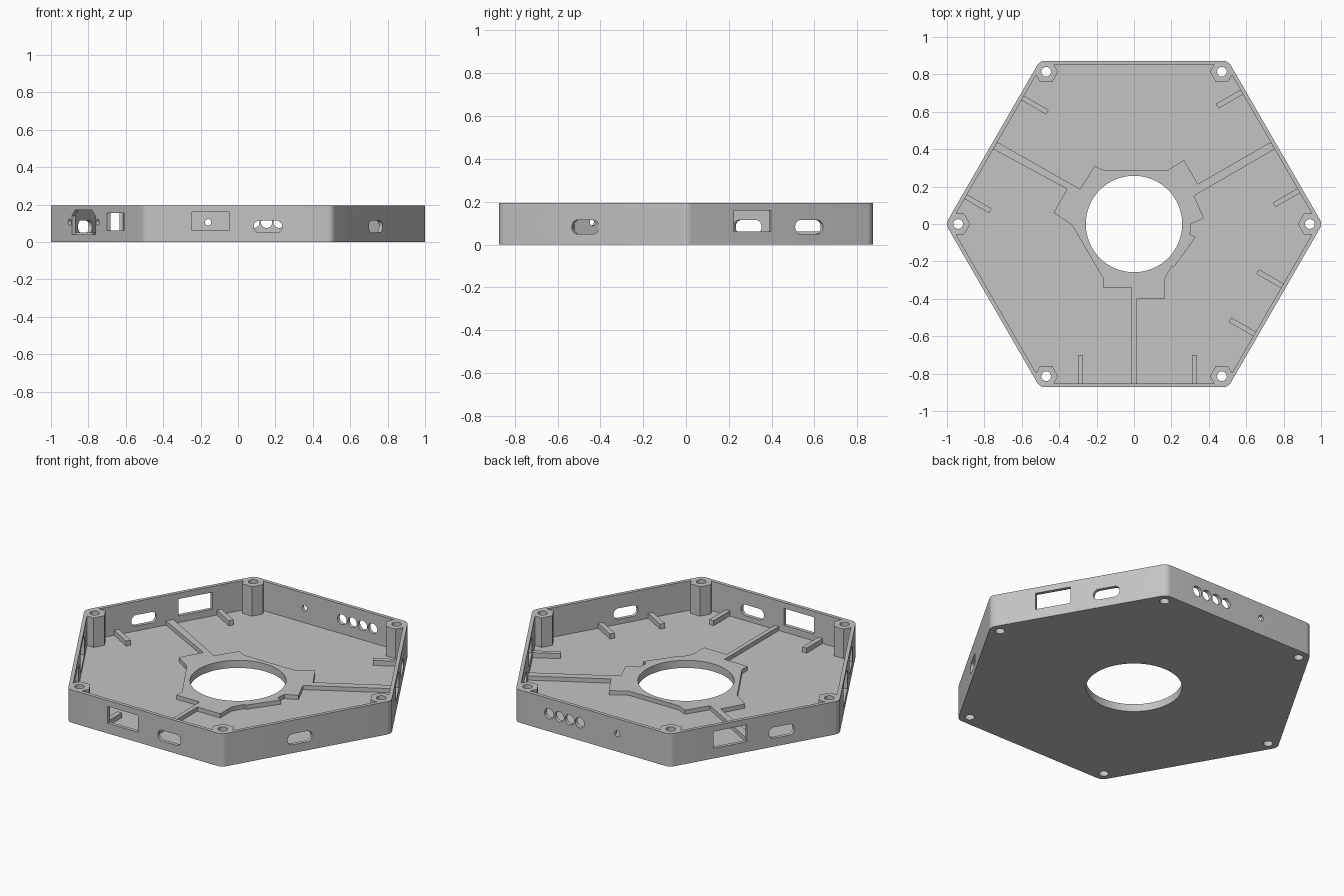
import bpy
import bmesh
from math import cos, sin, radians, pi
from mathutils import Matrix, Vector

if "Cube" in bpy.data.objects:
    bpy.data.objects.remove(bpy.data.objects["Cube"], do_unlink=True)

HEIGHT, FLOOR, PLATE = 0.195, 0.02, 0.045
APOTHEM, WALL, CORNER = 0.8725, 0.021, 0.048
INNER = APOTHEM - WALL

grey = bpy.data.materials.new("light grey plastic")
grey.use_nodes = True
grey.diffuse_color = (0.55, 0.55, 0.55, 1)
grey.node_tree.nodes["Principled BSDF"].inputs["Base Color"].default_value = grey.diffuse_color


def prism(name, outline, low, high, frame=Matrix()):
    """Extrude an outline along the local z axis of a frame."""
    bm = bmesh.new()
    face = bm.faces.new([bm.verts.new((x, y, low)) for x, y in outline])
    top = bmesh.ops.extrude_face_region(bm, geom=[face])["geom"]
    verts = [v for v in top if isinstance(v, bmesh.types.BMVert)]
    bmesh.ops.translate(bm, verts=verts, vec=(0, 0, high - low))
    bmesh.ops.recalc_face_normals(bm, faces=bm.faces)
    bm.transform(frame)
    mesh = bpy.data.meshes.new(name)
    bm.to_mesh(mesh)
    bm.free()
    mesh.materials.append(grey)
    obj = bpy.data.objects.new(name, mesh)
    bpy.context.collection.objects.link(obj)
    return obj


def activate(obj):
    bpy.ops.object.select_all(action='DESELECT')
    obj.select_set(True)
    bpy.context.view_layer.objects.active = obj


def subtract(target, cutter):
    cutter.hide_render = True
    mod = target.modifiers.new("cut", 'BOOLEAN')
    mod.operation, mod.solver, mod.object = 'DIFFERENCE', 'EXACT', cutter
    activate(target)
    bpy.ops.object.modifier_apply(modifier=mod.name)
    bpy.data.objects.remove(cutter, do_unlink=True)


def circle(x, y, r, n=32):
    return [(x + r * cos(2 * pi * i / n), y + r * sin(2 * pi * i / n)) for i in range(n)]


def rect(x0, x1, y0, y1):
    return [(x0, y0), (x1, y0), (x1, y1), (x0, y1)]


def rounded(x, y, w, h, r, n=6):
    pts = []
    for k, (sx, sy) in enumerate([(1, 1), (-1, 1), (-1, -1), (1, -1)]):
        for i in range(n + 1):
            a = pi / 2 * (k + i / n)
            pts.append((x + sx * (w / 2 - r) + r * cos(a), y + sy * (h / 2 - r) + r * sin(a)))
    return pts


def rounded_hexagon(apothem, r, n=8):
    centre = (apothem - r) / cos(pi / 6)
    pts = []
    for k in range(6):
        for i in range(n + 1):
            a = radians(60 * k - 30 + 60 * i / n)
            pts.append((centre * cos(k * pi / 3) + r * cos(a), centre * sin(k * pi / 3) + r * sin(a)))
    return pts


def side_frame(angle):
    """Local x runs along a wall, y is up, z points outward."""
    a = radians(angle)
    cols = Vector((-sin(a), cos(a), 0)), Vector((0, 0, 1)), Vector((cos(a), sin(a), 0))
    return Matrix(cols).transposed().to_4x4()


# Hollow shell: the cavity leaves hexagonal posts standing in the corners
shell = prism("case_shell", rounded_hexagon(APOTHEM, CORNER), 0, HEIGHT)
inner_corner = INNER / cos(pi / 6)
cavity = prism("cavity", circle(0, 0, inner_corner, 6), FLOOR, HEIGHT + 0.1)
posts = [(0.94 * cos(k * pi / 3), 0.94 * sin(k * pi / 3)) for k in range(6)]
for x, y in posts:
    subtract(cavity, prism("post", circle(x, y, 0.064, 6), -0.1, HEIGHT + 0.2))
subtract(shell, cavity)
for x, y in posts:
    subtract(shell, prism("screw_hole", circle(x, y, 0.026, 24), -0.1, HEIGHT + 0.1))
subtract(shell, prism("centre_hole", circle(0, 0, 0.258, 64), -0.1, HEIGHT))

# Wall openings as (wall direction, outline)
openings = [(-30, rounded(-0.04, 0.082, 0.145, 0.065, 0.03))]
for angle in (-90, 30, 150):
    openings.append((angle, rect(-0.245, -0.045, 0.06, 0.16)))
    openings.append((angle, rounded(0.16, 0.082, 0.15, 0.065, 0.03)))
# Back wall: one small hole and a row of four round ones
openings.append((90, circle(0.16, 0.105, 0.017)))
openings += [(90, circle(-0.086 - 0.067 * i, 0.105, 0.03)) for i in range(4)]
# Power wall: socket with clipped top corners, its two screws, and a switch
openings.append((-150, [(-0.265, 0.04), (-0.015, 0.04), (-0.015, 0.14), (-0.05, 0.17),
                        (-0.23, 0.17), (-0.265, 0.14)]))
openings += [(-150, circle(t, 0.105, 0.017)) for t in (-0.29, 0.01)]
openings.append((-150, rect(0.11, 0.29, 0.06, 0.155)))
for angle, outline in openings:
    subtract(shell, prism("opening", outline, 0.8, 0.95, side_frame(angle)))

# Raised centre plate with three ridges reaching the walls
plate_outline = [
    (-0.21, 0.31), (-0.155, 0.285), (0.175, 0.285), (0.267, 0.342), (0.342, 0.214),
    (0.73, 0.438), (0.752, 0.4), (0.321, 0.15), (0.374, 0.032), (0.305, 0),
    (0.3, -0.055), (0.33, -0.07), (0.214, -0.23), (0.2, -0.23), (0.163, -0.295),
    (0.163, -0.4), (0.013, -0.4), (0.013, -INNER), (-0.013, -INNER), (-0.013, -0.34),
    (-0.165, -0.34), (-0.165, -0.29), (-0.332, -0.005), (-0.43, 0.06), (-0.358, 0.187),
    (-0.752, 0.4), (-0.73, 0.438), (-0.289, 0.187)]
plate = prism("centre_plate", plate_outline, FLOOR, PLATE)
subtract(plate, prism("plate_hole", circle(0, 0, 0.258, 64), -0.1, HEIGHT))

# Short locating ribs beside the openings
ribs = [(a, t) for a in (-90, 30, 150) for t in (-0.286, 0.323)] + [(-30, 0.11), (-30, -0.187)]
for angle, t in ribs:
    prism("locating_rib", rect(t - 0.014, t + 0.014, FLOOR, 0.05), 0.70, INNER, side_frame(angle))

for part in (shell, plate):
    activate(part)
    bpy.ops.object.shade_smooth_by_angle(angle=radians(30))
